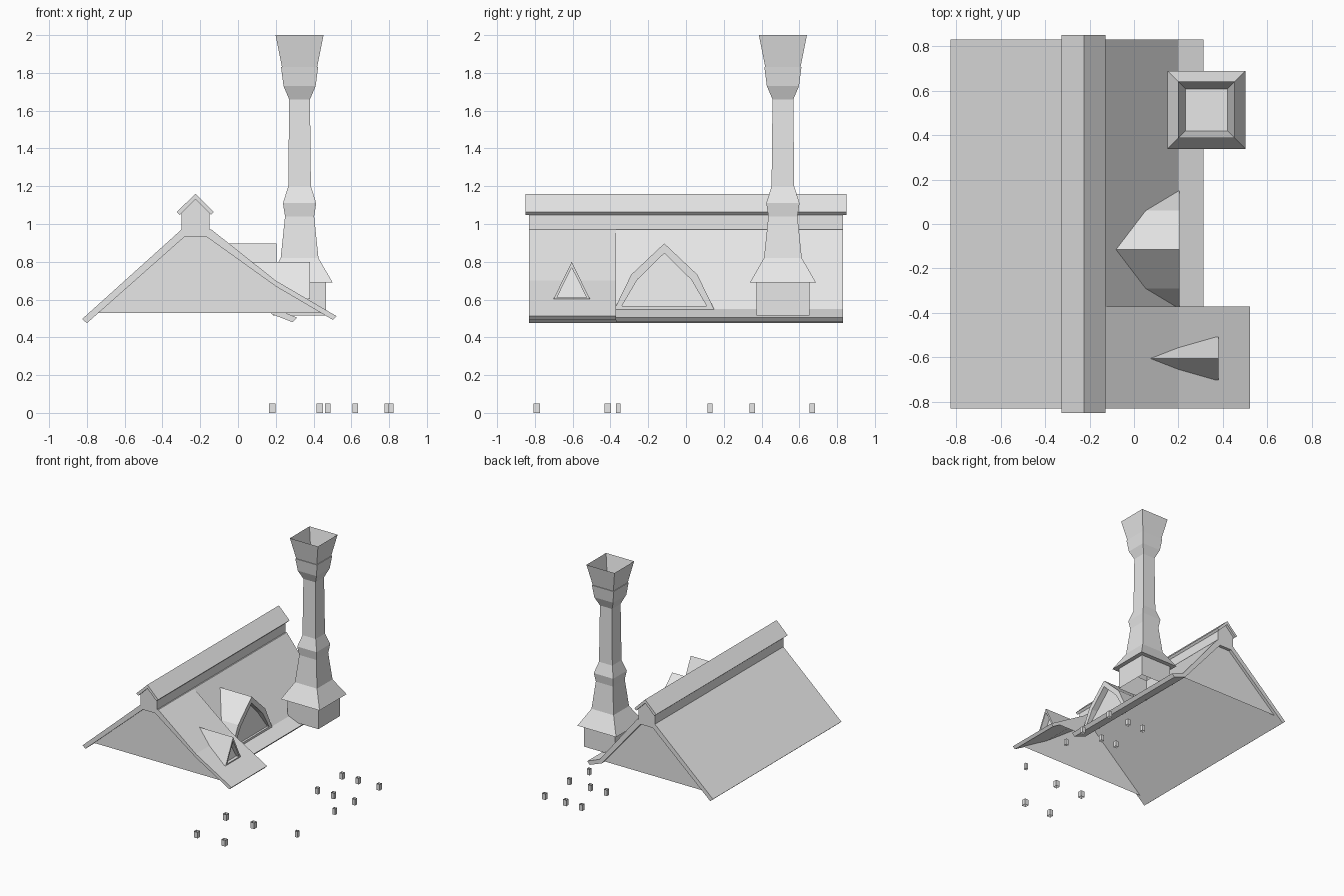
import bpy, bmesh

if "Cube" in bpy.data.objects:
    bpy.data.objects.remove(bpy.data.objects["Cube"])

grey = bpy.data.materials.new("plain grey")
grey.diffuse_color = (0.8, 0.8, 0.8, 1)
grey.use_nodes = True
grey.node_tree.nodes["Principled BSDF"].inputs["Base Color"].default_value = grey.diffuse_color


def make(name, verts, faces):
    """Mesh object with outward normals and the shared material."""
    me = bpy.data.meshes.new(name)
    me.from_pydata(verts, [], faces)
    bm = bmesh.new()
    bm.from_mesh(me)
    bmesh.ops.recalc_face_normals(bm, faces=bm.faces)
    bm.to_mesh(me)
    bm.free()
    me.materials.append(grey)
    ob = bpy.data.objects.new(name, me)
    bpy.context.collection.objects.link(ob)
    return ob


def prism(name, profile, y0, y1, skip=()):
    """Extrude an (x, z) profile from y0 to y1, leaving out the skipped sides."""
    n = len(profile)
    verts = [(x, y, z) for y in (y0, y1) for x, z in profile]
    faces = [tuple(range(n)), tuple(range(n, 2 * n))]
    faces += [(i, (i + 1) % n, n + (i + 1) % n, n + i) for i in range(n) if i not in skip]
    return make(name, verts, faces)


def wall(name, profile, y):
    """Single flat wall across the building."""
    return make(name, [(x, y, z) for x, z in profile], [tuple(range(len(profile)))])


def square_stack(name, cx, cy, rings, caps=()):
    """Square rings (half width, z) joined in order; caps lists closed rings."""
    verts, faces = [], []
    for h, z in rings:
        verts += [(cx + sx * h, cy + sy * h, z)
                  for sx, sy in ((-1, -1), (1, -1), (1, 1), (-1, 1))]
    for r in range(len(rings) - 1):
        a = r * 4
        faces += [(a + i, a + (i + 1) % 4, a + 4 + (i + 1) % 4, a + 4 + i)
                  for i in range(4)]
    n = len(rings)
    faces += [tuple(c % n * 4 + i for i in range(4)) for c in caps]
    return make(name, verts, faces)


END, STEP = 0.83, -0.37   # roof half length, where the wide front bay stops
WALL = 0.805              # gable wall half length

# Roof slabs, open underneath
prism("left_roof", [(-.825, .497), (-.30, .97), (-.22, .97), (-.22, .935),
                    (-.28, .935), (-.80, .475)], -END, END, skip=(2,))
prism("front_right_roof", [(-.22, .97), (-.14, .97), (.2, .70), (.522, .512), (.503, .492),
                           (.2, .67), (-.17, .935), (-.22, .935)], -END, STEP, skip=(7,))
prism("back_right_roof", [(-.22, .97), (-.14, .97), (.2, .55), (.312, .505), (.29, .48),
                          (.18, .522), (-.17, .935), (-.22, .935)], STEP, END, skip=(7,))

# Gable walls and the small wall where the two right slopes part
wall("front_gable", [(-.74, .53), (-.28, .935), (-.17, .935), (.2, .67), (.44, .53)], -WALL)
wall("back_gable", [(-.74, .53), (-.28, .935), (-.17, .935), (.176, .53)], WALL)
wall("step_wall", [(-.14, .935), (.2, .67), (.44, .53), (.18, .53)], STEP)

# Raised ridge and its cap
prism("ridge_wall", [(-.30, .95), (-.30, 1.065), (-.225, 1.133), (-.15, 1.065),
                     (-.15, .95)], -END, END, skip=(4,))
prism("ridge_cap", [(-.325, 1.063), (-.225, 1.16), (-.128, 1.063), (-.143, 1.048),
                    (-.225, 1.13), (-.308, 1.048)], -.85, .85)


def back_slope(z):
    return -.14 + (.97 - z) * .34 / .42


def front_slope(z):
    if z > .70:
        return -.14 + (.97 - z) * .34 / .27
    return .2 + (.70 - z) * .322 / .188


def dormer(name, cy, front, slope, outer, inner, recess=.05):
    """Half profiles (half width, z), apex first, mirrored about y = cy."""
    def loop(half):
        return ([(cy - w, z) for w, z in reversed(half)]
                + [(cy + w, z) for w, z in half[1:]])
    out, inn = loop(outer), loop(inner)
    n = len(out)
    verts = [(slope(z), y, z) for y, z in out]
    verts += [(front, y, z) for y, z in out]
    verts += [(front, y, z) for y, z in inn]
    verts += [(max(front - recess, slope(z)), y, z) for y, z in inn]
    faces = [tuple(range(3 * n, 4 * n))]
    for r in range(3):
        faces += [(r * n + i, r * n + (i + 1) % n, (r + 1) * n + (i + 1) % n,
                   (r + 1) * n + i) for i in range(n)]
    make(name, verts, faces)


dormer("large_dormer", -.115, .205, back_slope,
       [(0, .897), (.175, .732), (.266, .545)],
       [(0, .845), (.143, .705), (.225, .565)])
dormer("small_dormer", -.605, .38, front_slope,
       [(0, .80), (.049, .70), (.097, .602)],
       [(0, .768), (.040, .69), (.078, .61)])

# Chimney: open base box, flared skirt, waisted shaft and hollow flared top
square_stack("chimney", .326, .513,
             [(.14, .515), (.14, .69), (.175, .69), (.10, .82), (.077, 1.04),
              (.088, 1.11), (.06, 1.20), (.055, 1.66), (.085, 1.73), (.098, 1.83),
              (.093, 1.83), (.127, 2.0), (.095, 1.84)], caps=(-1,))

# Short open ground posts
posts = [(x, y, .014) for x in (.475, .62, .81) for y in (.35, .668)]
posts += [(x, y, .017) for x in (.182, .432) for y in (-.79, -.415)]
posts += [(.787, .127, .012), (.787, -.358, .012)]
for i, (x, y, h) in enumerate(posts):
    square_stack(f"ground_post_{i + 1}", x, y, [(h, 0), (h, .05)])
